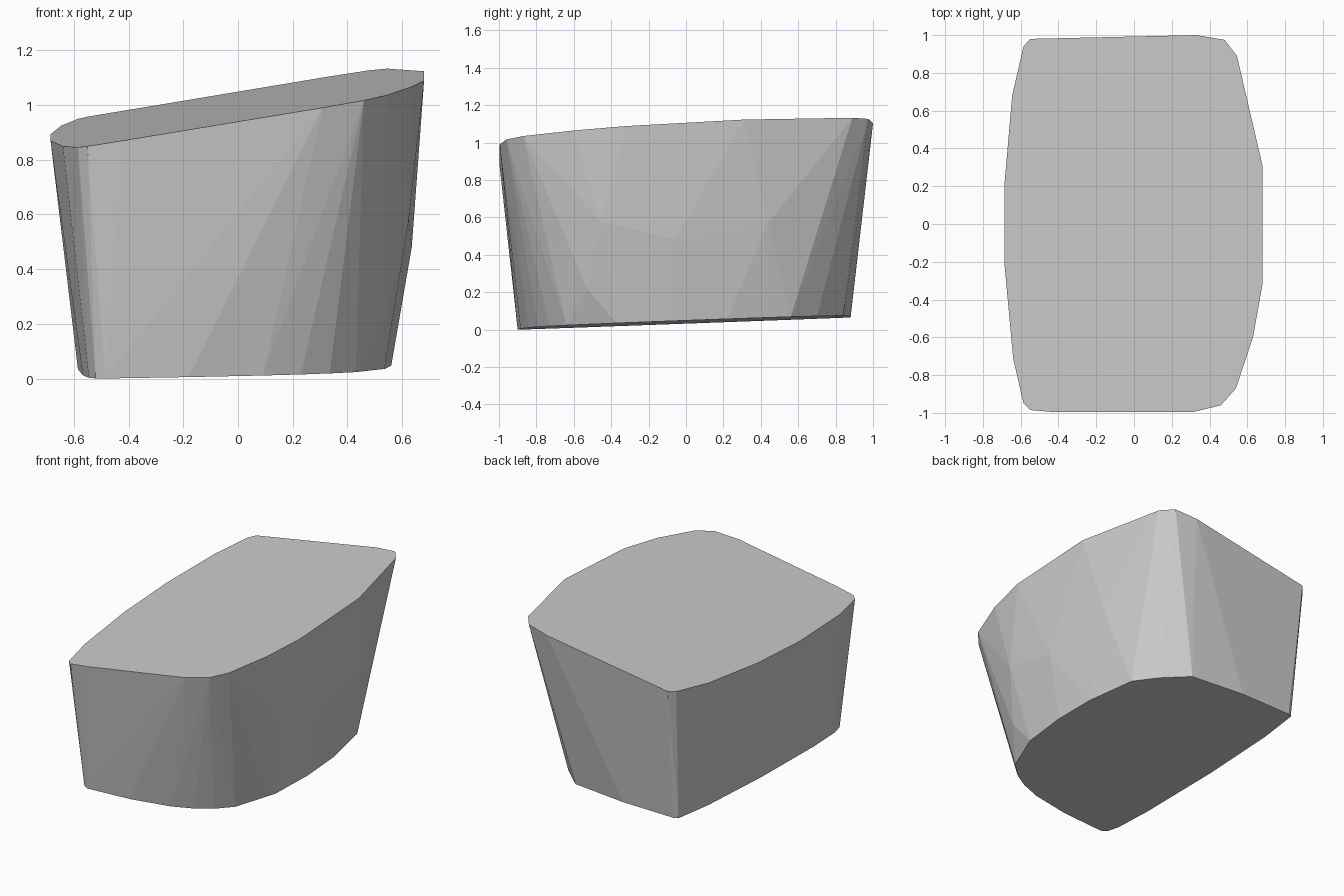
import bpy, bmesh, math

if "Cube" in bpy.data.objects:
    bpy.data.objects.remove(bpy.data.objects["Cube"])

# Tilted planes that carry the lid and the base
def top_z(x, y):
    return 0.994 + 0.165 * x + 0.055 * y

def base_z(x, y):
    return 0.041 + 0.015 * x + 0.037 * y

# Rounded outlines of both ends, counter-clockwise from the back left
top_outline = [(-.585, .94), (-.645, .68), (-.685, .22), (-.685, -.22),
               (-.64, -.71), (-.585, -.95), (-.55, -.985), (-.42, -.996),
               (.31, -.996), (.46, -.96), (.54, -.87), (.63, -.60),
               (.68, -.32), (.68, .31), (.545, .89), (.48, .975),
               (.33, 1.0), (-.55, .98)]
base_outline = [(-.55, .865), (-.577, .585), (-.585, .05), (-.567, -.55),
                (-.545, -.80), (-.52, -.88), (-.485, -.90), (-.18, -.885),
                (.09, -.84), (.23, -.79), (.335, -.73), (.43, -.64),
                (.535, -.37), (.56, -.06), (.55, .22), (.49, .56),
                (.38, .70), (.23, .84), (-.15, .88), (-.52, .88)]
# Slight bulge on the right wall
bulge = [(.635, -.06, .48), (.624, -.46, .58), (.605, .44, .57), (.538, -.53, .22)]

# Tapered faceted body wrapped around the outlines
bm = bmesh.new()
points = [(x, y, top_z(x, y)) for x, y in top_outline]
points += [(x, y, base_z(x, y)) for x, y in base_outline] + bulge
for p in points:
    bm.verts.new(p)
result = bmesh.ops.convex_hull(bm, input=bm.verts)
loose = [v for v in bm.verts if not v.link_faces]
bmesh.ops.delete(bm, geom=loose, context='VERTS')
bmesh.ops.dissolve_limit(bm, angle_limit=math.radians(0.5),
                         verts=bm.verts, edges=bm.edges)
bmesh.ops.recalc_face_normals(bm, faces=bm.faces)

mesh = bpy.data.meshes.new("tapered_block")
bm.to_mesh(mesh)
bm.free()
block = bpy.data.objects.new("tapered_block", mesh)
bpy.context.collection.objects.link(block)

# Plain grey finish
grey = bpy.data.materials.new("light_grey")
grey.diffuse_color = (0.6, 0.6, 0.6, 1)
grey.use_nodes = True
grey.node_tree.nodes["Principled BSDF"].inputs["Base Color"].default_value = grey.diffuse_color
mesh.materials.append(grey)
